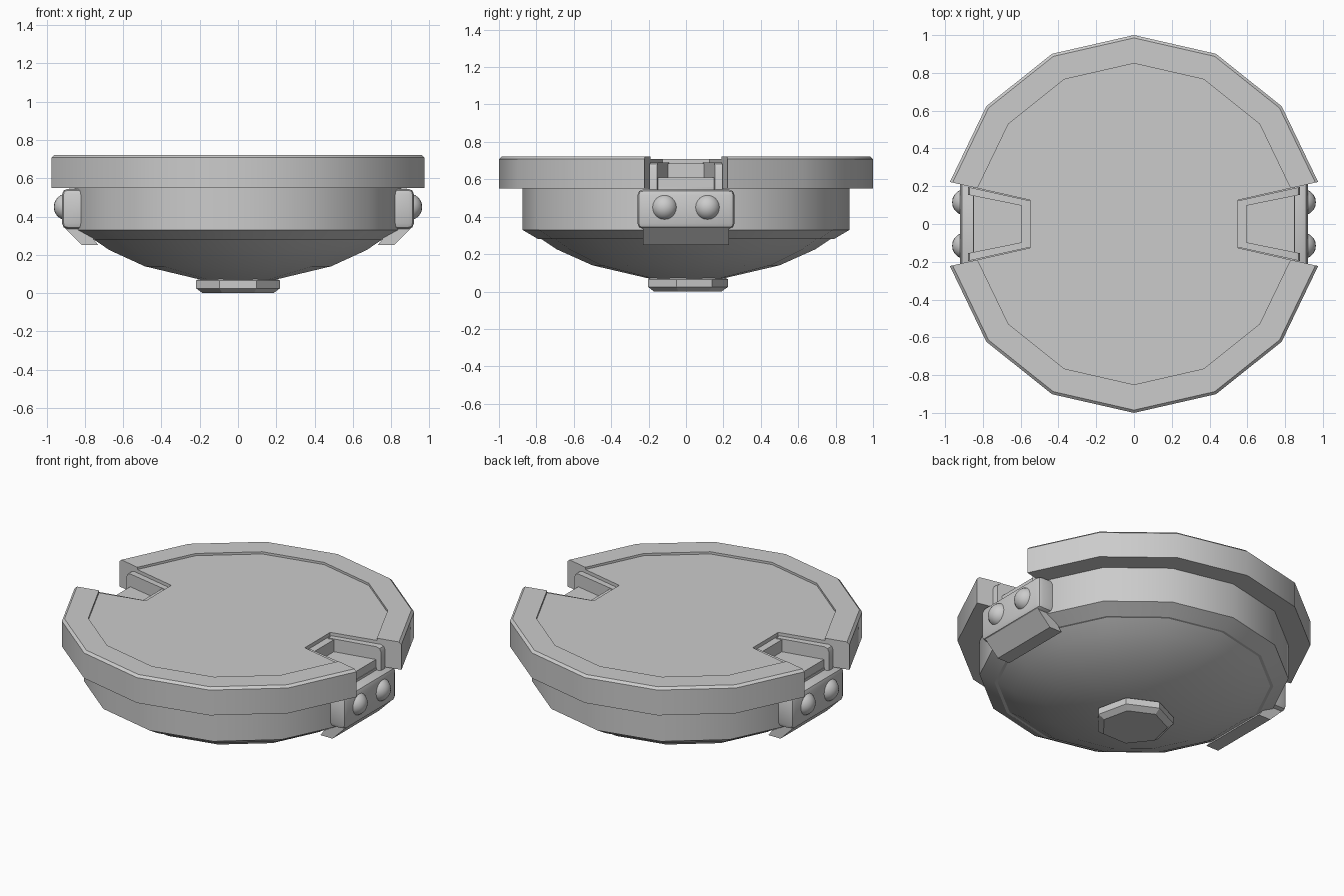
import bpy, bmesh, math
from mathutils import Matrix, Vector

cube = bpy.data.objects.get("Cube")
if cube:
    bpy.data.objects.remove(cube, do_unlink=True)

grey = bpy.data.materials.new("plain_grey")
grey.use_nodes = True
grey.diffuse_color = (0.6, 0.6, 0.6, 1)
grey.node_tree.nodes["Principled BSDF"].inputs["Base Color"].default_value = (0.6, 0.6, 0.6, 1)

STEP = math.tau / 14
TURN = Matrix.Rotation(math.pi, 4, "Z")


def finish(name, bm, turn=False, angle=30):
    if turn:
        bm.transform(TURN)
    bmesh.ops.recalc_face_normals(bm, faces=bm.faces)
    mesh = bpy.data.meshes.new(name)
    bm.to_mesh(mesh)
    bm.free()
    mesh.materials.append(grey)
    mesh.polygons.foreach_set("use_smooth", [True] * len(mesh.polygons))
    mesh.set_sharp_from_angle(angle=math.radians(angle))
    obj = bpy.data.objects.new(name, mesh)
    bpy.context.collection.objects.link(obj)
    return obj


def polar(r, a, z=0):
    return Vector((r * math.cos(a), r * math.sin(a), z))


def lathe(name, profile, sides):
    """Closed solid of revolution with a corner on the +y axis."""
    bm = bmesh.new()
    rings = [[bm.verts.new(polar(r, math.pi / 2 + math.tau * i / sides, z))
              for i in range(sides)] for r, z in profile]
    for low, high in zip(rings, rings[1:]):
        for i in range(sides):
            j = (i + 1) % sides
            bm.faces.new((low[i], low[j], high[j], high[i]))
    bm.faces.new(rings[0])
    bm.faces.new(rings[-1])
    return finish(name, bm)


def prism(points, offset):
    """Extrude a flat outline along an offset."""
    bm = bmesh.new()
    face = bm.faces.new([bm.verts.new(p) for p in points])
    made = bmesh.ops.extrude_face_region(bm, geom=[face], use_keep_orig=True)
    bmesh.ops.translate(bm, vec=offset, verts=[v for v in made["geom"] if isinstance(v, bmesh.types.BMVert)])
    bmesh.ops.recalc_face_normals(bm, faces=bm.faces)
    return bm


def bevel(bm, width, segments=1, rule=lambda e: True):
    bmesh.ops.bevel(bm, geom=[e for e in bm.edges if rule(e)], offset=width,
                    segments=segments, profile=0.5, affect="EDGES")


def flat(points, z):
    return [(x, y, z) for x, y in points]


# Round body, shallow dome and seven-sided foot
lathe("body", [(0.79, 0.28), (0.875, 0.33), (0.875, 0.56)], 14)
lathe("dome", [(0.2, 0.07), (0.5, 0.14), (0.69, 0.225), (0.78, 0.285)], 14)
lathe("foot", [(0.19, 0), (0.225, 0.025), (0.225, 0.065), (0.2, 0.08)], 7)

# Two rim halves, open on both sides
rim_profile = [(0.85, 0.55), (1, 0.55), (1, 0.708), (0.985, 0.722), (0.85, 0.722)]
for name, turn in (("back_rim", False), ("front_rim", True)):
    bm = bmesh.new()
    rings = [[bm.verts.new(polar(r, STEP * (i + 0.5), z)) for r, z in rim_profile] for i in range(7)]
    for a, b in zip(rings, rings[1:]):
        for i in range(len(rim_profile)):
            j = (i + 1) % len(rim_profile)
            bm.faces.new((a[i], a[j], b[j], b[i]))
    bm.faces.new(rings[0])
    bm.faces.new(rings[-1])
    finish(name, bm, turn)

# Sunken lid with a wedge notch on each side
half = [(0.55, -0.126), (0.55, 0.126)]
half += [tuple(polar(0.855, STEP * (i + 0.5)).xy) for i in range(7)]
outline = half + [(-x, -y) for x, y in half]
finish("lid", prism(flat(outline, 0.55), (0, 0, 0.158)))

# Clasp on each side
for side, turn in (("left", False), ("right", True)):
    # Tray floor and raised rails inside the notch
    floor = [(0.55, -0.12), (0.85, -0.185), (0.85, 0.185), (0.55, 0.12)]
    bm = prism(flat(floor, 0.53), (0, 0, 0.08))
    finish(side + "_tray_floor", bm, turn)
    stop = [(0.54, -0.125), (0.595, -0.125), (0.595, 0.125), (0.54, 0.125)]
    finish(side + "_tray_back", prism(flat(stop, 0.54), (0, 0, 0.145)), turn)
    for end, s in (("back", 1), ("front", -1)):
        rail = [(0.56, 0.125 * s), (0.88, 0.196 * s), (0.88, 0.155 * s), (0.56, 0.09 * s)]
        bm = prism(flat(rail, 0.53), (0, 0, 0.16))
        bevel(bm, 0.028, 2, lambda e: all(v.co.x > 0.8 and v.co.z > 0.6 for v in e.verts))
        finish(f"{side}_{end}_rail", bm, turn)

    # Rounded plate with two studs
    block = [(0.82, -0.26, 0.335), (0.92, -0.26, 0.335), (0.92, 0.26, 0.335), (0.82, 0.26, 0.335)]
    bm = prism(block, (0, 0, 0.21))
    bevel(bm, 0.03, 2, lambda e: not all(v.co.x < 0.85 for v in e.verts))
    finish(side + "_clasp_plate", bm, turn)
    for end, s in (("back", 1), ("front", -1)):
        bm = bmesh.new()
        bmesh.ops.create_uvsphere(bm, u_segments=20, v_segments=12, radius=0.07,
                                  matrix=Matrix.Translation((0.893, 0.115 * s, 0.45)))
        finish(f"{side}_{end}_stud", bm, turn)

    # Sloping lip below the plate
    lip = [(0.905, -0.23, 0.34), (0.815, -0.23, 0.25), (0.73, -0.23, 0.25), (0.8, -0.23, 0.34)]
    finish(side + "_clasp_lip", prism(lip, (0, 0.46, 0)), turn)
